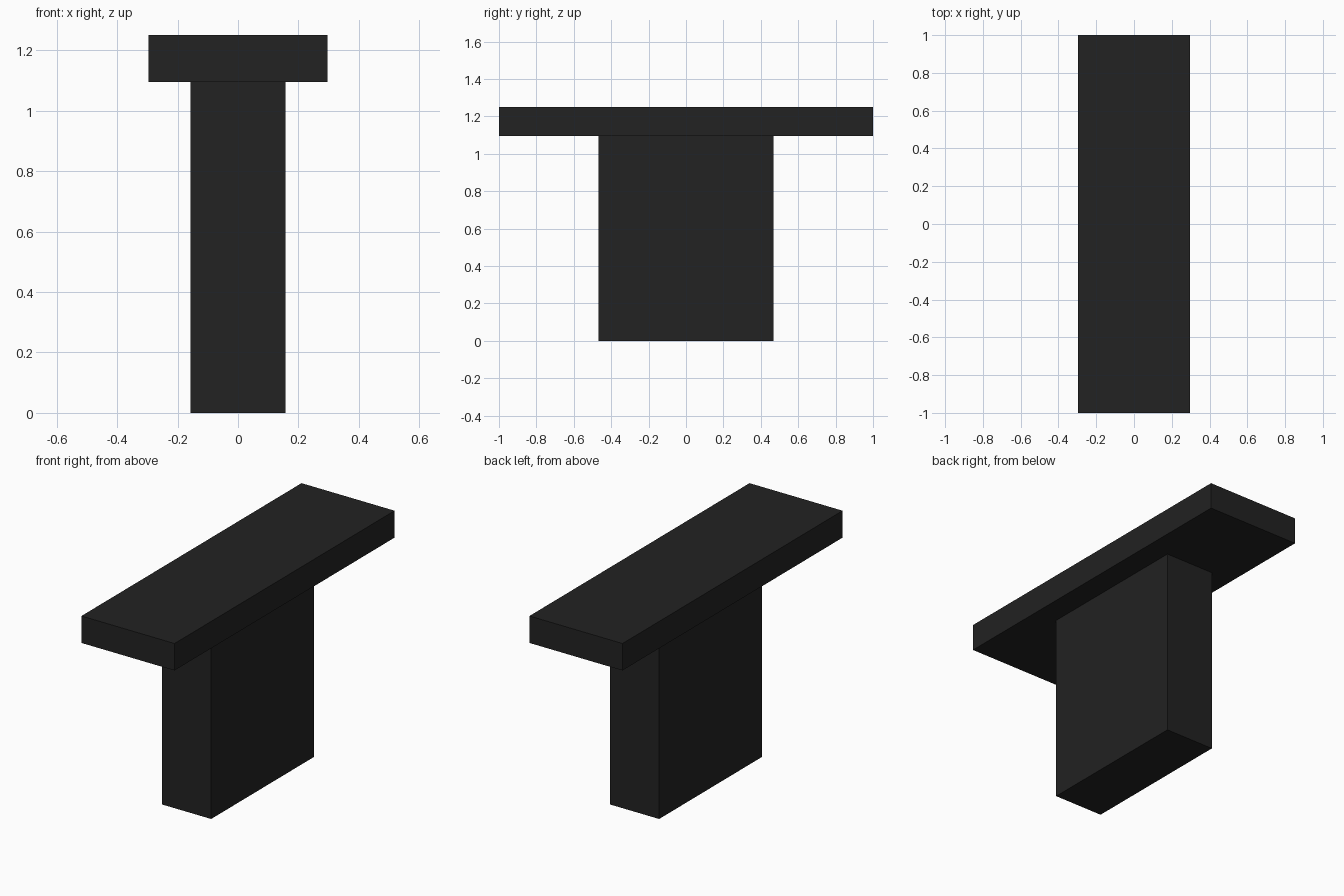
import bpy
import bmesh
from mathutils import Matrix, Vector

default = bpy.data.objects.get("Cube")
if default:
    bpy.data.objects.remove(default, do_unlink=True)

# Single charcoal finish
COLOUR = (0.016, 0.016, 0.016, 1)
charcoal = bpy.data.materials.new("charcoal")
charcoal.use_nodes = True
charcoal.diffuse_color = COLOUR
charcoal.node_tree.nodes["Principled BSDF"].inputs["Base Color"].default_value = COLOUR


def box(name, width, depth, bottom, top):
    """Flat-faced box centred on x and y, spanning bottom to top."""
    bm = bmesh.new()
    bmesh.ops.create_cube(bm, size=1)
    bm.transform(Matrix.Translation((0, 0, (bottom + top) / 2))
                 @ Matrix.Diagonal(Vector((width, depth, top - bottom, 1))))
    mesh = bpy.data.meshes.new(name)
    bm.to_mesh(mesh)
    bm.free()
    mesh.materials.append(charcoal)
    obj = bpy.data.objects.new(name, mesh)
    bpy.context.collection.objects.link(obj)
    return obj


# Pedestal and the long slab resting on it
SLAB_BOTTOM = 1.095
box("pedestal", 0.313, 0.935, 0, SLAB_BOTTOM)
box("top_slab", 0.592, 2, SLAB_BOTTOM, 1.25)
